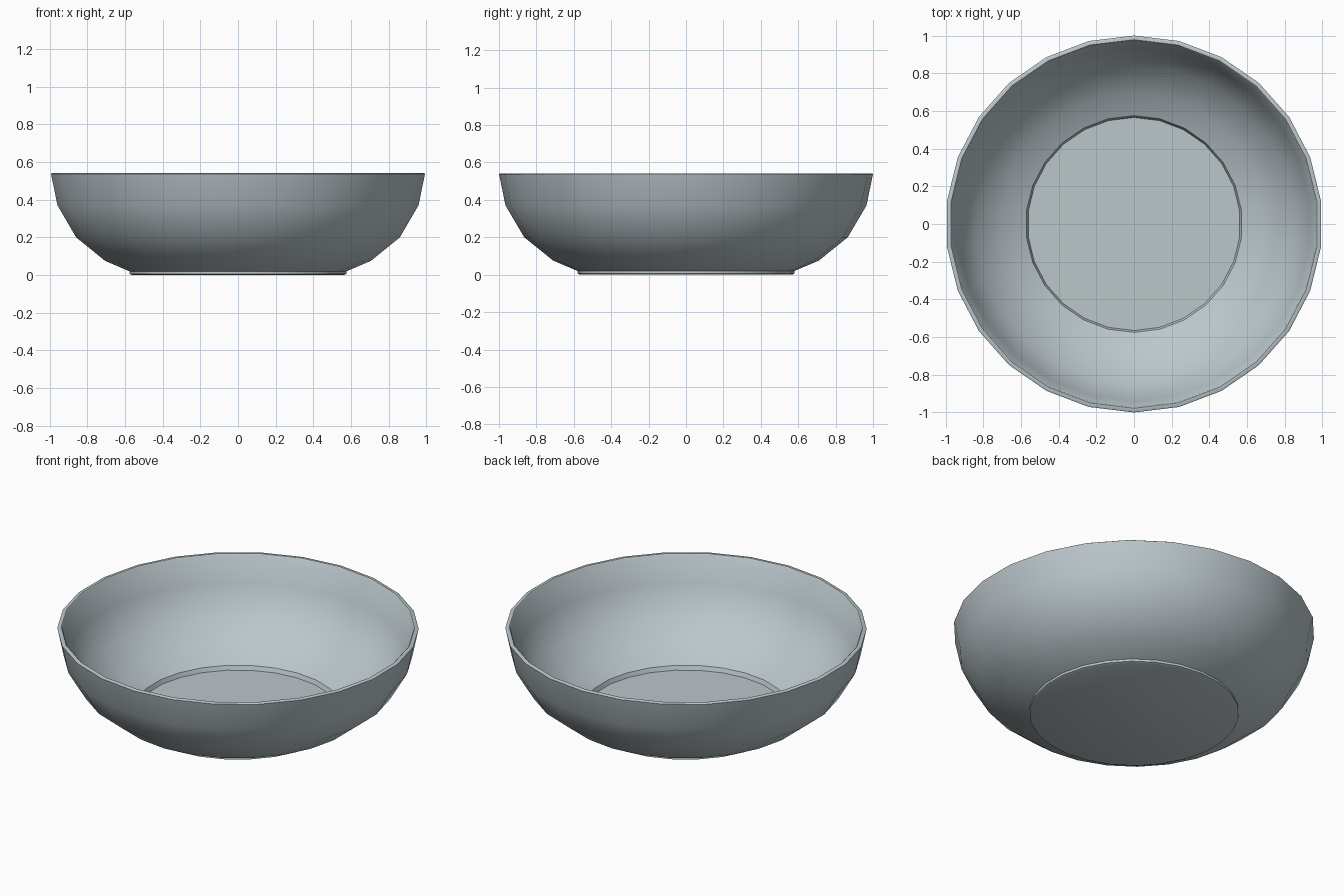
import bpy, bmesh, math

if "Cube" in bpy.data.objects:
    bpy.data.objects.remove(bpy.data.objects["Cube"])

SIDES = 26

# Closed wall profile (radius, height): base, foot, outer wall, rim, inner wall, floor
PROFILE = [
    (0.565, 0.0), (0.58, 0.006), (0.58, 0.02),
    (0.71, 0.075), (0.865, 0.20), (0.965, 0.37), (0.998, 0.53), (1.0, 0.537),
    (0.994, 0.541), (0.978, 0.541), (0.972, 0.535),
    (0.938, 0.378), (0.845, 0.22), (0.695, 0.10), (0.575, 0.045), (0.565, 0.02),
]

# Lathe the bowl, with a corner pointing along y
bm = bmesh.new()
rings = []
for r, z in PROFILE:
    rings.append([bm.verts.new((r * math.sin(2 * math.pi * i / SIDES),
                                r * math.cos(2 * math.pi * i / SIDES), z))
                  for i in range(SIDES)])
for a, b in zip(rings, rings[1:]):
    for i in range(SIDES):
        j = (i + 1) % SIDES
        bm.faces.new((a[i], a[j], b[j], b[i]))
# Base underside and inner floor
bm.faces.new(rings[0])
bm.faces.new(rings[-1])
bmesh.ops.recalc_face_normals(bm, faces=bm.faces)

mesh = bpy.data.meshes.new("bowl")
bm.to_mesh(mesh)
bm.free()
bowl = bpy.data.objects.new("bowl", mesh)
bpy.context.collection.objects.link(bowl)

# Pale grey glaze
glaze = bpy.data.materials.new("pale blue grey")
glaze.diffuse_color = (0.50, 0.57, 0.60, 1.0)
glaze.use_nodes = True
glaze.node_tree.nodes["Principled BSDF"].inputs["Base Color"].default_value = glaze.diffuse_color
mesh.materials.append(glaze)

# Smooth walls, crisp rim and floor edges
bpy.context.view_layer.objects.active = bowl
bowl.select_set(True)
bpy.ops.object.shade_smooth_by_angle(angle=math.radians(35))
